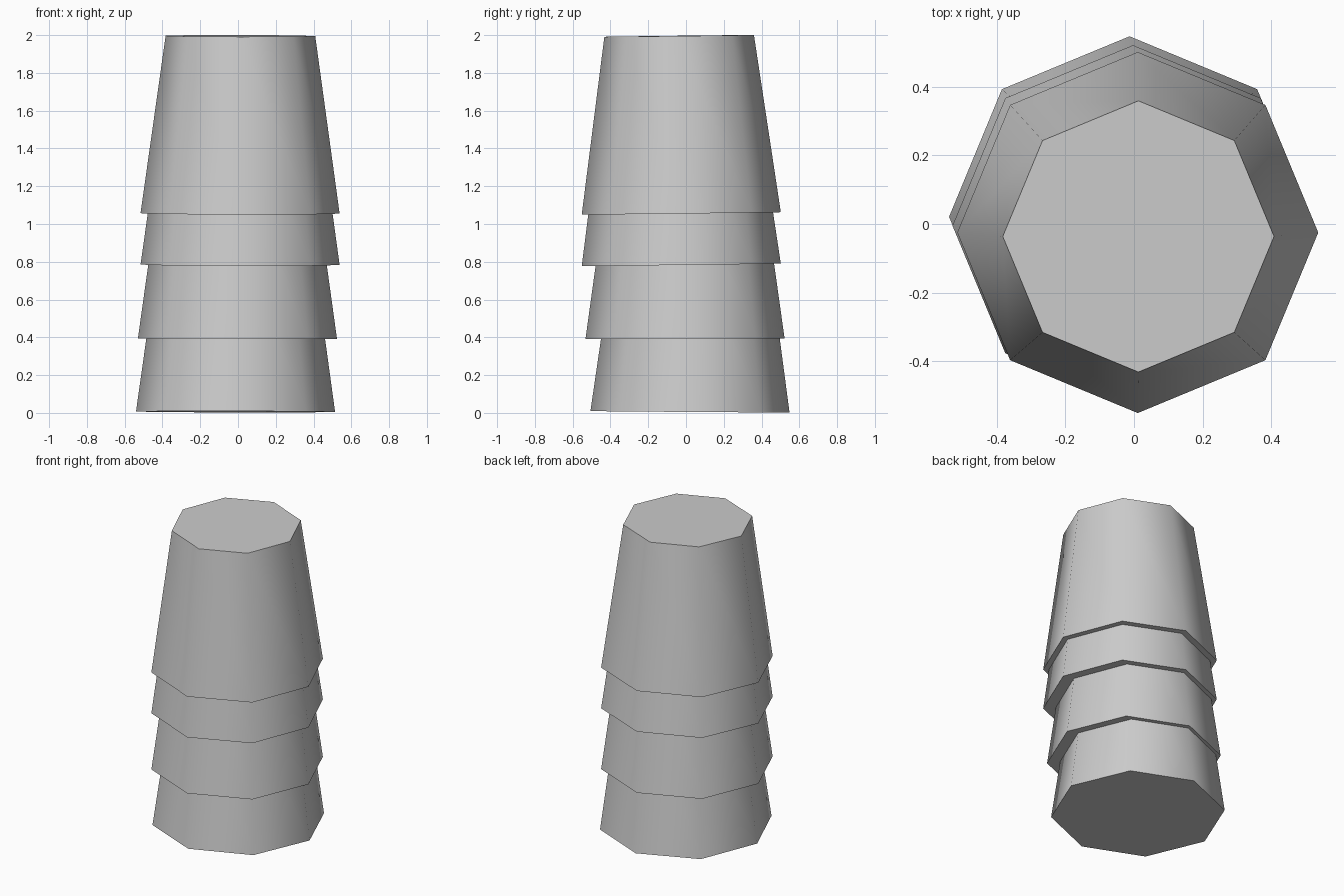
import bpy

if "Cube" in bpy.data.objects:
    bpy.data.objects.remove(bpy.data.objects["Cube"])

HEIGHT = 0.94


def stacked_cup(name, rim_centre, tilt_x, tilt_y):
    # Upturned eight-sided cup, origin moved to the centre of its wide rim
    bpy.ops.mesh.primitive_cone_add(vertices=8, radius1=0.527, radius2=0.396,
                                    depth=HEIGHT)
    cup = bpy.context.object
    cup.name = name
    for v in cup.data.vertices:
        v.co.z += HEIGHT / 2
    # Smooth sides, flat caps
    for p in cup.data.polygons:
        p.use_smooth = abs(p.normal.z) < 0.9
    cup.location = rim_centre
    cup.rotation_euler = (tilt_x, tilt_y, 0)
    return cup


# Stack from bottom to top, each cup sitting slightly askew
stacked_cup("bottom_cup", (-0.013, 0.021, 0.006), -0.007, 0.002)
stacked_cup("lower_middle_cup", (-0.003, -0.005, 0.393), 0.001, 0.001)
stacked_cup("upper_middle_cup", (0.011, -0.025, 0.784), 0.012, 0.002)
stacked_cup("top_cup", (0.011, -0.025, 1.056), 0.012, 0.002)
